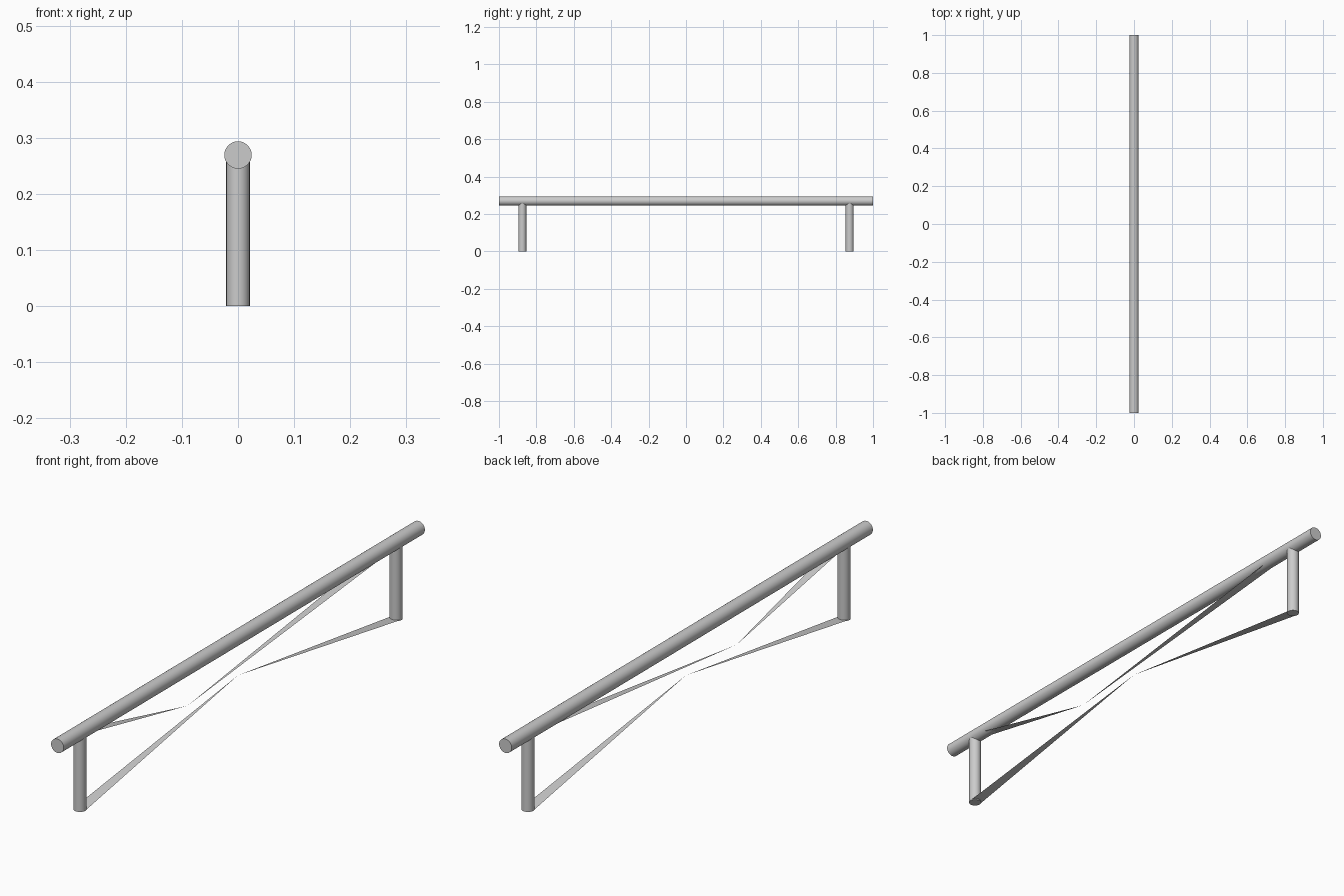
import bpy, math

if "Cube" in bpy.data.objects:
    bpy.data.objects.remove(bpy.data.objects["Cube"])

BAR_Z, BAR_R = 0.2695, 0.0245
LEG_Y, LEG_R = 0.875, 0.021
TIP_Z = 0.135


def rod(name, radius, length, location, rotation=(0, 0, 0)):
    bpy.ops.mesh.primitive_cylinder_add(vertices=24, radius=radius, depth=length,
                                        location=location, rotation=rotation)
    ob = bpy.context.object
    ob.name = name
    bpy.ops.object.shade_smooth_by_angle(angle=math.radians(40))
    return ob


def brace(name, y, z, tip_y):
    # flat strap tapering from the leg width to a point
    mesh = bpy.data.meshes.new(name)
    mesh.from_pydata([(-LEG_R, y, z), (LEG_R, y, z), (0, tip_y, TIP_Z)], [], [(0, 1, 2)])
    ob = bpy.data.objects.new(name, mesh)
    bpy.context.collection.objects.link(ob)


# Long round top rail
rod("top_rail", BAR_R, 2.0, (0, 0, BAR_Z), (math.pi / 2, 0, 0))

# Legs and the tapering straps at each end
for side, s in (("front", -1), ("back", 1)):
    rod(side + "_leg", LEG_R, BAR_Z - 0.01, (0, s * LEG_Y, (BAR_Z - 0.01) / 2))
    brace(side + "_lower_brace", s * LEG_Y, 0.001, 0.0)
    brace(side + "_upper_brace", s * LEG_Y, BAR_Z, -0.28)
